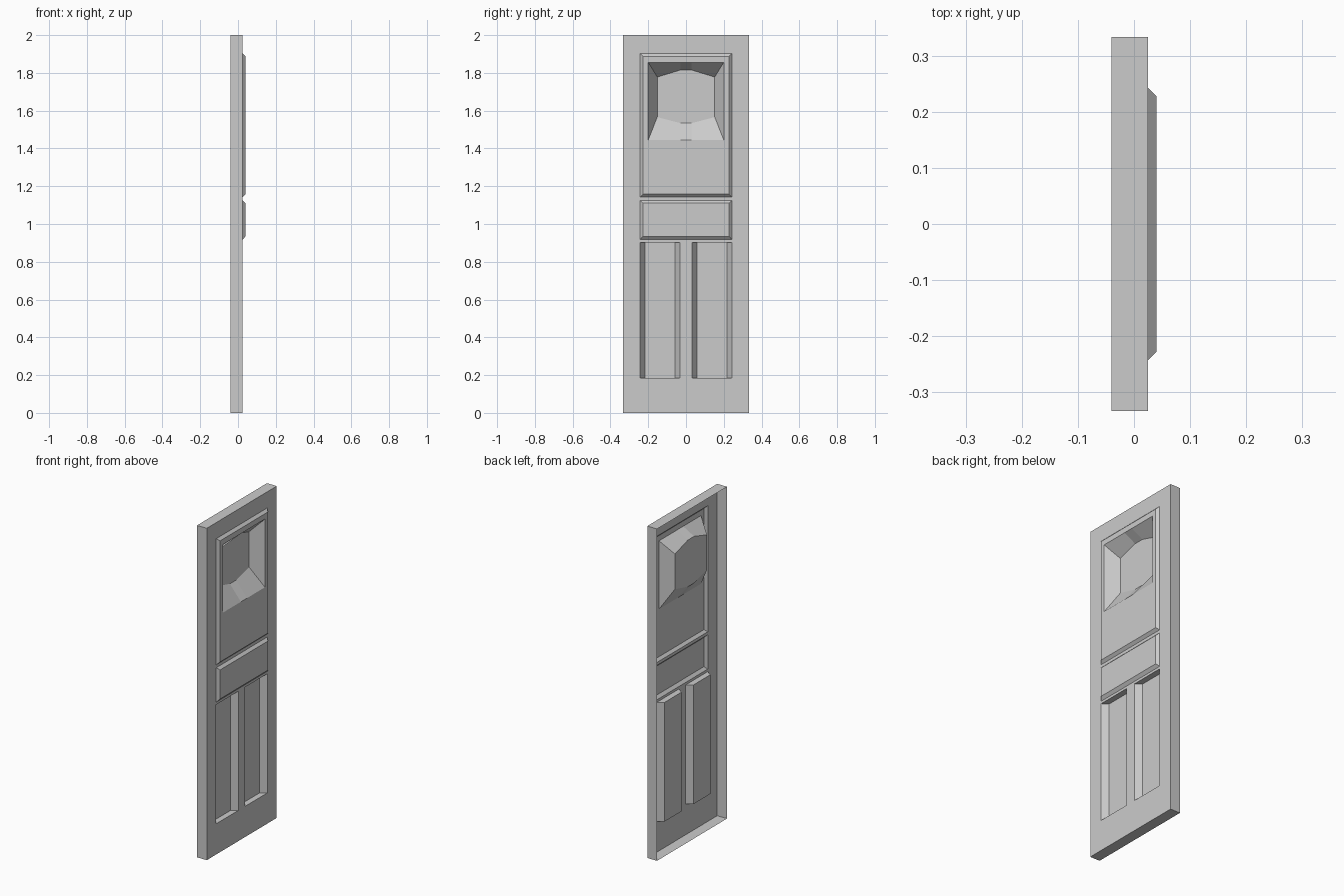
import bpy, bmesh
from mathutils import Vector

if "Cube" in bpy.data.objects:
    bpy.data.objects.remove(bpy.data.objects["Cube"])

FRONT, RAISED, SUNK, WINDOW, BACK = 0.025, 0.04, -0.01, -0.033, -0.04


def rect(y0, y1, z0, z1, x):
    """Rectangle in the door plane at depth x, counter-clockwise seen from +x."""
    return [(x, y0, z0), (x, y1, z0), (x, y1, z1), (x, y0, z1)]


def add_loop(bm, pts):
    return [bm.verts.new(p) for p in pts]


def loft(bm, outer, inner):
    """Wall between two loops, normals towards +x or outward."""
    n = len(outer)
    for i in range(n):
        j = (i + 1) % n
        bm.faces.new((outer[i], outer[j], inner[j], inner[i]))


def fill(bm, loops):
    """Flat face bounded by the first loop, with the others as holes."""
    edges = []
    for lp in loops:
        for a, b in zip(lp, lp[1:] + lp[:1]):
            edges.append(bm.edges.get((a, b)) or bm.edges.new((a, b)))
    geom = bmesh.ops.triangle_fill(bm, edges=edges, use_beauty=True,
                                   normal=Vector((1, 0, 0)))["geom"]
    for f in geom:
        if isinstance(f, bmesh.types.BMFace):
            f.normal_update()
            if f.normal.x < 0:
                f.normal_flip()


def finish(name, bm):
    me = bpy.data.meshes.new(name)
    bm.to_mesh(me)
    bm.free()
    ob = bpy.data.objects.new(name, me)
    bpy.context.collection.objects.link(ob)
    return ob


def panel(name, outer, inner, hole=None):
    """Panel with bevelled border, optionally with an opening in its face."""
    bm = bmesh.new()
    a, b = add_loop(bm, outer), add_loop(bm, inner)
    loft(bm, a, b)
    if hole:
        fill(bm, [b, add_loop(bm, hole)])
    else:
        bm.faces.new(b)
    return finish(name, bm)


# Panel outlines
upper = rect(-0.243, 0.243, 1.143, 1.903, FRONT)
middle = rect(-0.243, 0.243, 0.918, 1.125, FRONT)
lowers = {"left": (-0.243, -0.032), "right": (0.032, 0.243)}
lower_rects = {k: rect(*v, 0.185, 0.903, FRONT) for k, v in lowers.items()}

# Window outlines: rectangular mouth, eight-sided floor
mouth = [(RAISED, y, z) for y, z in (
    (-0.2, 1.445), (-0.03, 1.445), (0.03, 1.445), (0.2, 1.445),
    (0.2, 1.856), (0.03, 1.856), (-0.03, 1.856), (-0.2, 1.856))]
floor = [(WINDOW, y, z) for y, z in (
    (-0.152, 1.566), (-0.03, 1.534), (0.03, 1.534), (0.152, 1.566),
    (0.152, 1.778), (0.03, 1.815), (-0.03, 1.815), (-0.152, 1.778))]

# Door shell: open back, side walls and pierced front
bm = bmesh.new()
back = add_loop(bm, rect(-0.333, 0.333, 0, 2, BACK))
front = add_loop(bm, rect(-0.333, 0.333, 0, 2, FRONT))
loft(bm, back, front)
holes = [upper, middle, *lower_rects.values()]
fill(bm, [front] + [add_loop(bm, h) for h in holes])
finish("door_shell", bm)

# Raised panels
panel("upper_panel", upper, rect(-0.228, 0.228, 1.158, 1.888, RAISED), mouth)
panel("middle_panel", middle, rect(-0.228, 0.228, 0.935, 1.11, RAISED))

# Sunken lower panels, sloped at the sides and square at the ends
for side, (y0, y1) in lowers.items():
    panel("lower_panel_" + side, lower_rects[side],
          rect(y0 + 0.025, y1 - 0.025, 0.185, 0.903, SUNK))

# Sunken window
panel("window_recess", mouth, floor)
